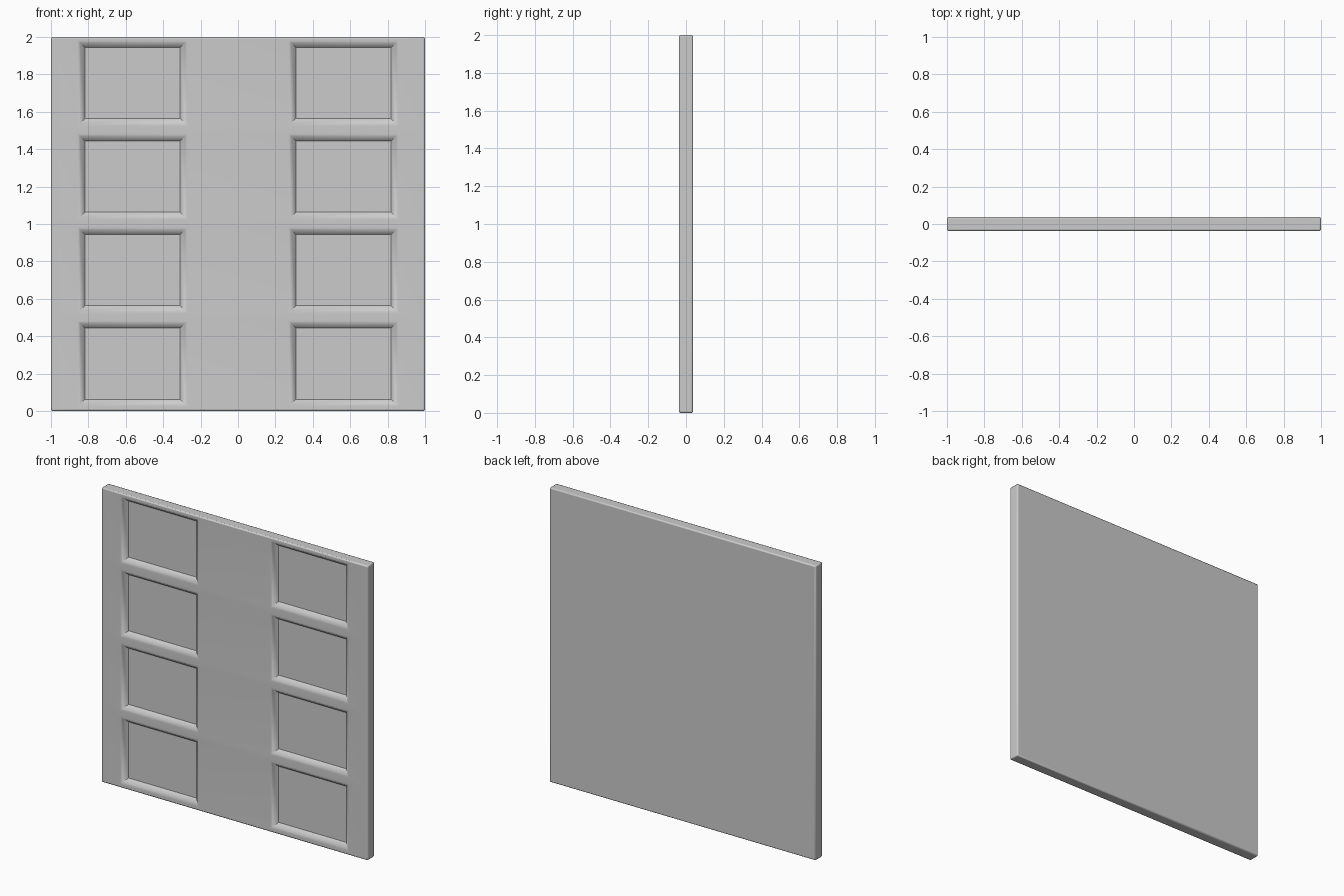
import bpy, bmesh, math
from mathutils import Vector

if "Cube" in bpy.data.objects:
    bpy.data.objects.remove(bpy.data.objects["Cube"])

HALF_T = 0.0375                      # half thickness of the slab
RIM = 0.015                          # soft lip around each recess
COLS = [(-0.845, -0.283), (0.283, 0.845)]
ROWS = [(0.037 + 0.5 * i, 0.47 + 0.5 * i) for i in range(4)]

# slab
bm = bmesh.new()
bmesh.ops.create_cube(bm, size=1)
bmesh.ops.scale(bm, vec=(2, 2 * HALF_T, 2), verts=bm.verts)
bmesh.ops.translate(bm, vec=(0, 0, 1), verts=bm.verts)

# split the front face only along the recess outlines
def cut(co, normal):
    front = [f for f in bm.faces if f.normal.y < -0.9]
    edges = {e for f in front for e in f.edges}
    verts = {v for f in front for v in f.verts}
    bmesh.ops.bisect_plane(bm, geom=front + list(edges) + list(verts),
                           plane_co=co, plane_no=normal, dist=1e-5)
    bm.normal_update()

bm.normal_update()
for a, b in COLS:
    for x in (a - RIM, b + RIM):
        cut((x, 0, 0), (1, 0, 0))
for a, b in ROWS:
    for z in (a - RIM, b + RIM):
        cut((0, 0, z), (0, 0, 1))

def is_recess(f):
    c = f.calc_center_median()
    return (f.normal.y < -0.9 and any(a < c.x < b for a, b in COLS)
            and any(a < c.z < b for a, b in ROWS))

# recessed panels: rounded lip, sloped wall, flat floor
pockets = [f for f in bm.faces if is_recess(f)]
for width, depth in ((RIM * 0.6, -0.001), (RIM * 0.4, -0.003), (0.026, -0.029)):
    bmesh.ops.inset_individual(bm, faces=pockets, thickness=width, depth=depth,
                               use_even_offset=True)
bm.normal_update()

me = bpy.data.meshes.new("panel_door")
bm.to_mesh(me)
bm.free()
door = bpy.data.objects.new("panel_door", me)
bpy.context.collection.objects.link(door)

# eased outer edges
bev = door.modifiers.new("eased_edges", 'BEVEL')
bev.width = 0.008
bev.segments = 2
bev.limit_method = 'ANGLE'
bev.angle_limit = math.radians(70)

bpy.context.view_layer.objects.active = door
door.select_set(True)
bpy.ops.object.shade_smooth_by_angle(angle=math.radians(40))
